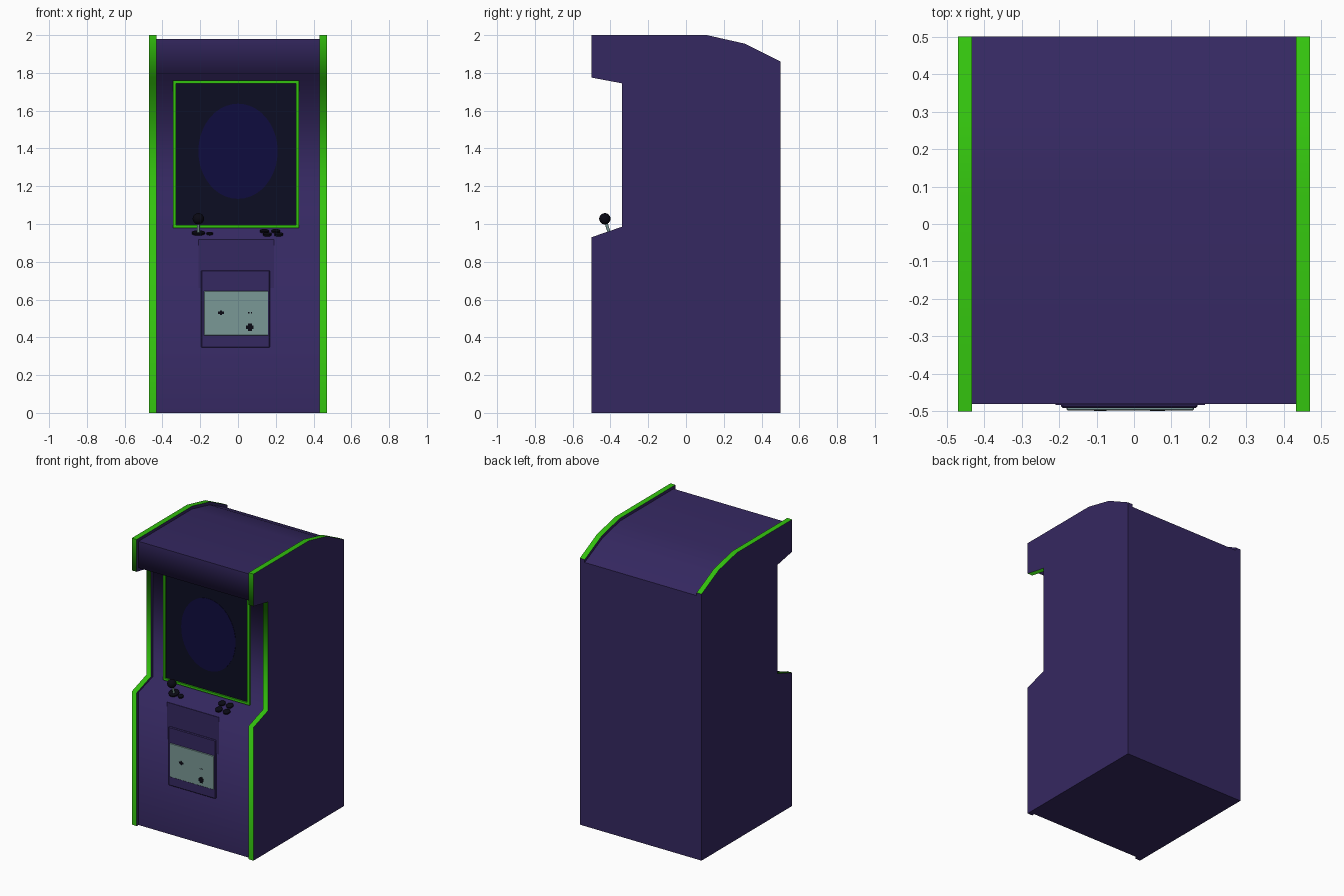
import bpy, bmesh, math
from mathutils import Vector, Matrix

if "Cube" in bpy.data.objects:
    bpy.data.objects.remove(bpy.data.objects["Cube"])


def mat(name, r, g, b):
    m = bpy.data.materials.new(name)
    lin = lambda c: (c / 255 / 12.92) if c < 11 else ((c / 255 + 0.055) / 1.055) ** 2.4
    m.diffuse_color = (lin(r), lin(g), lin(b), 1)
    m.use_nodes = True
    m.node_tree.nodes["Principled BSDF"].inputs["Base Color"].default_value = m.diffuse_color
    return m


PURPLE = mat("purple", 53, 40, 97)
GREEN = mat("green", 51, 195, 14)
NAVY = mat("screen navy", 12, 13, 34)
BLUE = mat("screen blue", 15, 12, 62)
STEEL = mat("pale steel", 122, 153, 150)
BLACK = mat("black", 10, 9, 20)


def finish(bm, name, *mats):
    me = bpy.data.meshes.new(name)
    bmesh.ops.recalc_face_normals(bm, faces=bm.faces)
    bm.to_mesh(me)
    bm.free()
    ob = bpy.data.objects.new(name, me)
    bpy.context.collection.objects.link(ob)
    for m in mats:
        me.materials.append(m)
    return ob


def prism(name, profile, x0, x1, mats, rule=None):
    """Extrude a (y, z) profile along x; soften only the front creases and roof curve."""
    bm = bmesh.new()
    f = bm.faces.new([bm.verts.new((x0, y, z)) for y, z in profile])
    r = bmesh.ops.extrude_face_region(bm, geom=[f])
    bmesh.ops.translate(bm, vec=(x1 - x0, 0, 0),
                        verts=[v for v in r["geom"] if isinstance(v, bmesh.types.BMVert)])
    bmesh.ops.recalc_face_normals(bm, faces=bm.faces)
    for f in bm.faces:
        f.smooth = abs(f.normal.x) < 0.5
        if rule:
            f.material_index = rule(f)
    for e in bm.edges:
        a, b = e.verts
        front = a.co.y < 0 and 0.5 < a.co.z < 1.9
        roof = 0 < a.co.y < 0.45 and a.co.z > 1.8
        e.smooth = abs(a.co.x - b.co.x) > 1e-4 and (front or roof)
    return finish(bm, name, *mats)


def box(name, x, y, z, m, bevel=0):
    """Box from (min, max) pairs."""
    bm = bmesh.new()
    bmesh.ops.create_cube(bm, size=1)
    for v in bm.verts:
        v.co = [(p[0] + p[1]) / 2 + c * (p[1] - p[0]) for c, p in zip(v.co, (x, y, z))]
    if bevel:
        bmesh.ops.bevel(bm, geom=bm.edges[:], offset=bevel, segments=1, affect='EDGES')
    return finish(bm, name, m)


def disc(name, centre, axis, r, depth, m, scale=(1, 1), r2=None, sides=20):
    """Cylinder along an axis, centred on a point."""
    bm = bmesh.new()
    bmesh.ops.create_cone(bm, cap_ends=True, segments=sides, radius1=r,
                          radius2=r if r2 is None else r2, depth=depth)
    bmesh.ops.scale(bm, vec=(scale[0], scale[1], 1), verts=bm.verts)
    rot = Vector((0, 0, 1)).rotation_difference(Vector(axis)).to_matrix().to_4x4()
    bmesh.ops.transform(bm, matrix=Matrix.Translation(centre) @ rot, verts=bm.verts)
    for f in bm.faces:
        f.smooth = len(f.verts) == 4
    for e in bm.edges:
        e.smooth = all(len(f.verts) == 4 for f in e.link_faces)
    return finish(bm, name, m)


# Side panels with green edging on the front and top
SIDE = [(-0.5, 0), (-0.5, 0.93), (-0.34, 0.985), (-0.34, 1.745), (-0.5, 1.775),
        (-0.5, 2), (0.11, 2), (0.31, 1.955), (0.5, 1.86), (0.5, 0)]


def edging(f):
    hidden = abs(f.normal.x) > 0.5 or f.normal.y > 0.9 or f.calc_center_median().z < 0.01
    return 0 if hidden else 1


for label, s in (("left", -1), ("right", 1)):
    prism(label + "_side_panel", SIDE, s * 0.432, s * 0.47, [PURPLE, GREEN], edging)

# Cabinet body, set back between the panels
BODY = [(-0.48, 0), (-0.48, 0.925), (-0.32, 0.975), (-0.32, 1.765), (-0.48, 1.795),
        (-0.48, 1.98), (0.11, 1.98), (0.305, 1.935), (0.5, 1.84), (0.5, 0)]
prism("cabinet_body", BODY, -0.432, 0.432, [PURPLE])

# Screen with green frame
X0, X1, Z0, Z1, T = -0.345, 0.322, 0.98, 1.76, 0.016
box("screen", (X0 + T, X1 - T), (-0.325, -0.315), (Z0 + T, Z1 - T), NAVY)
disc("screen_glow", (0, -0.325, 1.385), (0, -1, 0), 0.21, 0.004, BLUE, (1, 1.2), sides=40)
for label, x in (("left", X0), ("right", X1 - T)):
    box("screen_frame_" + label, (x, x + T), (-0.335, -0.315), (Z0, Z1), GREEN)
for label, z in (("bottom", Z0), ("top", Z1 - T)):
    box("screen_frame_" + label, (X0 + T, X1 - T), (-0.335, -0.315), (z, z + T), GREEN)

# Controls on the sloping panel
UP = Vector((0, -0.05, 0.16)).normalized()


def on_panel(x, y, lift=0.0):
    return Vector((x, y, 0.925 + (y + 0.48) * 0.3125)) + UP * lift


disc("joystick_base", on_panel(-0.21, -0.405, 0.003), UP, 0.034, 0.01, BLACK)
disc("joystick_stem", on_panel(-0.21, -0.405, 0.04), UP, 0.008, 0.08, STEEL, sides=12)
bm = bmesh.new()
bmesh.ops.create_uvsphere(bm, u_segments=20, v_segments=12, radius=0.03,
                          matrix=Matrix.Translation(on_panel(-0.21, -0.405, 0.083)))
for f in bm.faces:
    f.smooth = True
finish(bm, "joystick_ball", BLACK)
disc("start_button", on_panel(-0.15, -0.415, 0.003), UP, 0.017, 0.01, BLACK)
for i, (x, y) in enumerate([(0.14, -0.375), (0.2, -0.375), (0.155, -0.43), (0.215, -0.43)]):
    disc(f"action_button_{i + 1}", on_panel(x, y, 0.003), UP, 0.023, 0.012, BLACK)

# Front service panel and coin door
box("service_panel", (-0.21, 0.19), (-0.483, -0.475), (0.66, 0.918), PURPLE)
box("coin_door", (-0.195, 0.17), (-0.491, -0.475), (0.345, 0.755), PURPLE, 0.005)
box("coin_plate", (-0.18, 0.16), (-0.497, -0.488), (0.41, 0.645), STEEL, 0.002)


# Coin slots and return knob, as small crosses
def cross(name, x, z, w, h, t):
    box(name + "_bar", (x - w, x + w), (-0.499, -0.495), (z - t, z + t), BLACK)
    box(name + "_post", (x - t, x + t), (-0.4995, -0.495), (z - h, z + h), BLACK)


cross("coin_slot", -0.09, 0.53, 0.017, 0.013, 0.006)
cross("return_knob", 0.063, 0.453, 0.02, 0.02, 0.01)
for i, x in enumerate((0.057, 0.071)):
    box(f"door_rivet_{i + 1}", (x - 0.003, x + 0.003), (-0.499, -0.495), (0.527, 0.533), BLACK)
